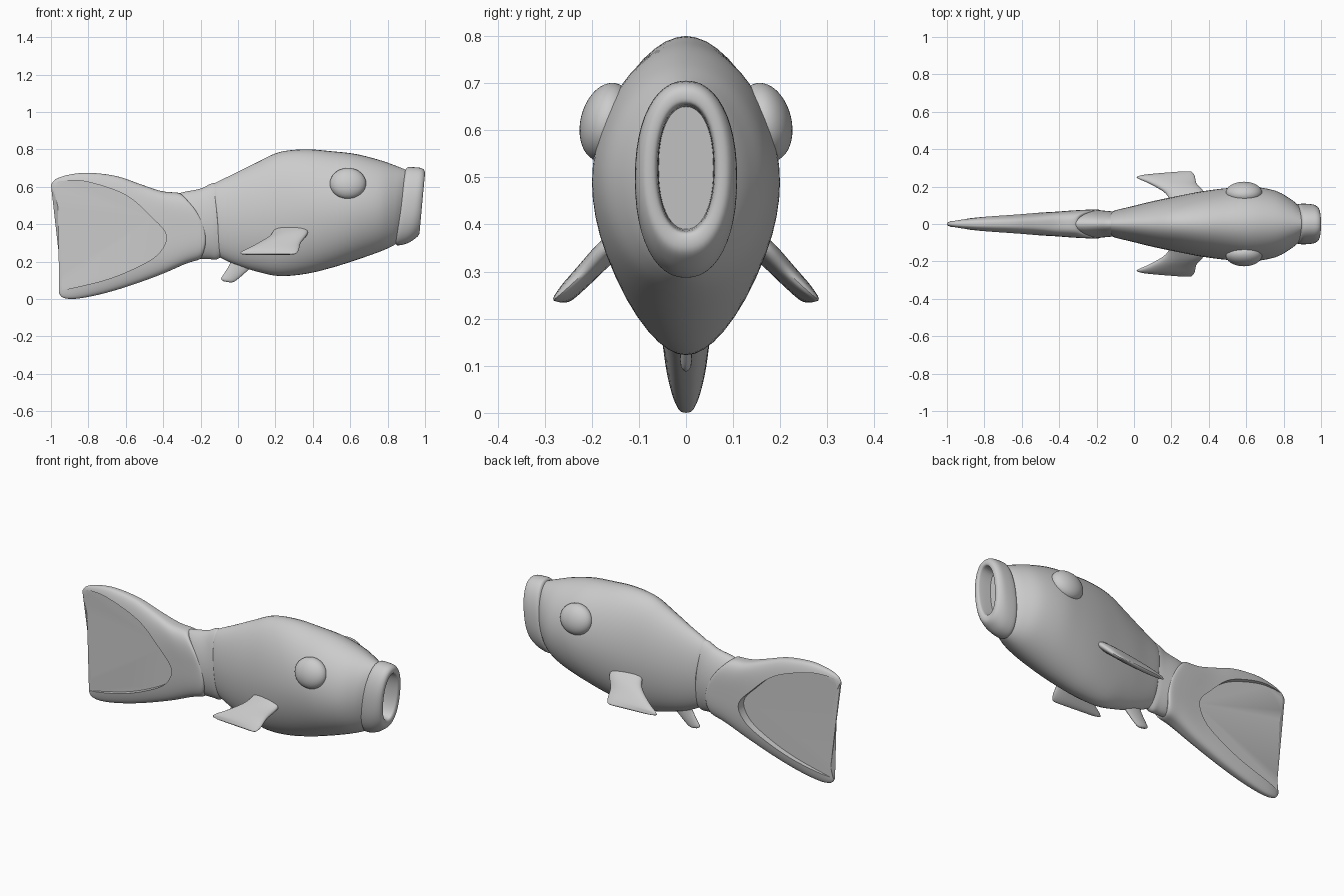
import bpy, bmesh
from math import sin, cos, pi, copysign, radians
from mathutils import Vector

if "Cube" in bpy.data.objects:
    bpy.data.objects.remove(bpy.data.objects["Cube"])


def smooth_path(rows, steps):
    """Catmull-Rom interpolation through rows of numbers."""
    out = []
    for i in range(len(rows) - 1):
        a, b, c, d = rows[max(i - 1, 0)], rows[i], rows[i + 1], rows[min(i + 2, len(rows) - 1)]
        for k in range(steps):
            t = k / steps
            out.append([0.5 * (2 * q + (r - p) * t + (2 * p - 5 * q + 4 * r - s) * t * t
                               + (3 * q - p - 3 * r + s) * t ** 3) for p, q, r, s in zip(a, b, c, d)])
    return out + [list(rows[-1])]


def finish(bm, name, angle=40):
    bmesh.ops.recalc_face_normals(bm, faces=bm.faces)
    me = bpy.data.meshes.new(name)
    bm.to_mesh(me)
    bm.free()
    ob = bpy.data.objects.new(name, me)
    bpy.context.collection.objects.link(ob)
    shade(ob, angle)
    return ob


def shade(ob, angle=40):
    bpy.ops.object.select_all(action='DESELECT')
    ob.select_set(True)
    bpy.context.view_layer.objects.active = ob
    bpy.ops.object.shade_smooth_by_angle(angle=radians(angle))


def loft(name, rows, power=2, steps=5, sides=48, normal=(0, 1, 0)):
    """Rows: top point xyz, bottom point xyz, half thickness, forward bow."""
    bm = bmesh.new()
    rings, n = [], Vector(normal).normalized()
    for r in smooth_path(rows, steps):
        top, bot, w, bow = Vector(r[0:3]), Vector(r[3:6]), r[6], r[7]
        ring = []
        for k in range(sides):
            a = 2 * pi * k / sides
            c, s = (copysign(abs(f) ** (2 / power), f) for f in (cos(a), sin(a)))
            p = (top + bot) / 2 + (top - bot) / 2 * c + n * (w * s)
            p.x += bow * (1 - c * c)
            ring.append(bm.verts.new(p))
        rings.append(ring)
    for a, b in zip(rings, rings[1:]):
        for k in range(sides):
            j = (k + 1) % sides
            bm.faces.new((a[k], a[j], b[j], b[k]))
    bm.faces.new(rings[0])
    bm.faces.new(rings[-1])
    return finish(bm, name)


def flat(rows):
    """Rows in the centre plane: top x z, bottom x z, half width, bow."""
    return [(a, 0, b, c, 0, d, w, bow) for a, b, c, d, w, bow in rows]


# Body
loft("body", flat([
    (-.135, .605, -.105, .235, .066, .01), (-.12, .622, -.095, .222, .074, .01),
    (-.02, .67, -.01, .182, .096, .01), (.1, .73, .1, .147, .122, 0),
    (.22, .785, .22, .123, .147, 0), (.36, .80, .36, .134, .174, 0),
    (.5, .79, .5, .167, .192, 0), (.63, .775, .63, .208, .199, 0),
    (.76, .742, .75, .25, .178, 0), (.85, .71, .82, .28, .135, 0),
    (.90, .69, .86, .305, .097, 0)]), power=1.93)

# Mouth ring with hollow
loft("mouth", flat([
    (.895, .69, .84, .305, .095, 0), (.908, .704, .852, .287, .107, 0),
    (.95, .704, .90, .296, .108, 0), (.982, .699, .94, .318, .103, 0),
    (.998, .684, .968, .345, .088, 0), (.997, .66, .968, .378, .066, 0),
    (.975, .654, .945, .386, .060, 0), (.92, .65, .89, .39, .058, 0)]), power=2.2)

# Tail stem
loft("tail_stem", flat([
    (-.33, .56, -.26, .23, .06, .03), (-.29, .572, -.21, .215, .074, .03),
    (-.2, .59, -.15, .213, .07, .03), (-.13, .62, -.11, .213, .066, .01),
    (-.06, .60, -.06, .25, .06, 0)]))

# Tail fin
tail = loft("tail_fin", flat([
    (-.3, .555, -.195, .225, .066, .065), (-.32, .568, -.21, .21, .077, .065),
    (-.41, .577, -.28, .188, .074, .055), (-.52, .613, -.42, .128, .064, .03),
    (-.65, .657, -.6, .064, .059, .01), (-.8, .675, -.75, .022, .053, 0),
    (-.91, .663, -.87, .001, .042, .02), (-.975, .64, -.935, .007, .03, .045),
    (-1.0, .61, -.957, .032, .018, .045)]), power=2.9, sides=96)

# Sunken panels on both tail faces
outline = smooth_path([(-1.02, .61), (-.93, .632), (-.8, .625), (-.6, .555), (-.46, .435),
                       (-.385, .345), (-.41, .26), (-.5, .19), (-.7, .105), (-.97, .04)], 6)
for side in (-1, 1):
    bm = bmesh.new()
    lines = [(-1.1, .61)] + outline + [(-1.1, .04)]
    near = bm.faces.new([bm.verts.new((x, .016 * side, z)) for x, z in lines])
    ext = bmesh.ops.extrude_face_region(bm, geom=[near])
    bmesh.ops.translate(bm, vec=(0, .2 * side, 0),
                        verts=[v for v in ext["geom"] if isinstance(v, bmesh.types.BMVert)])
    cutter = finish(bm, "panel_cutter")
    cutter.hide_render = True
    mod = tail.modifiers.new("panel", 'BOOLEAN')
    mod.operation, mod.solver, mod.object = 'DIFFERENCE', 'EXACT', cutter
    bpy.context.view_layer.objects.active = tail
    bpy.ops.object.modifier_apply(modifier=mod.name)
    bpy.data.objects.remove(cutter)
shade(tail, 35)

# Side fins and eyes
for side, label in ((-1, "right"), (1, "left")):
    rows = [(.37, .13, .385, .20, .10, .385, .022), (.372, .17, .35, .17, .165, .335, .024),
            (.335, .215, .30, .09, .215, .287, .022), (.325, .255, .262, .025, .243, .255, .018),
            (.31, .277, .243, .015, .252, .242, .011), (.285, .281, .239, .05, .262, .239, .004)]
    loft(label + "_side_fin", [(a, b * side, c, d, e * side, f, w, 0) for a, b, c, d, e, f, w in rows],
         power=2.4, normal=(0, side, 1), sides=32)
    bpy.ops.mesh.primitive_uv_sphere_add(segments=40, ring_count=20, radius=1,
                                         location=(.588, .168 * side, .617),
                                         rotation=(radians(14) * side, 0, 0))
    eye = bpy.context.object
    eye.name = label + "_eye"
    eye.scale = (.097, .056, .085)
    shade(eye)

# Belly fin
loft("belly_fin", flat([
    (-.03, .24, .09, .19, .014, 0), (-.045, .185, .06, .16, .014, 0),
    (-.075, .135, .01, .115, .013, 0), (-.09, .108, -.02, .093, .011, 0),
    (-.075, .094, -.04, .088, .004, 0)]), sides=24)
